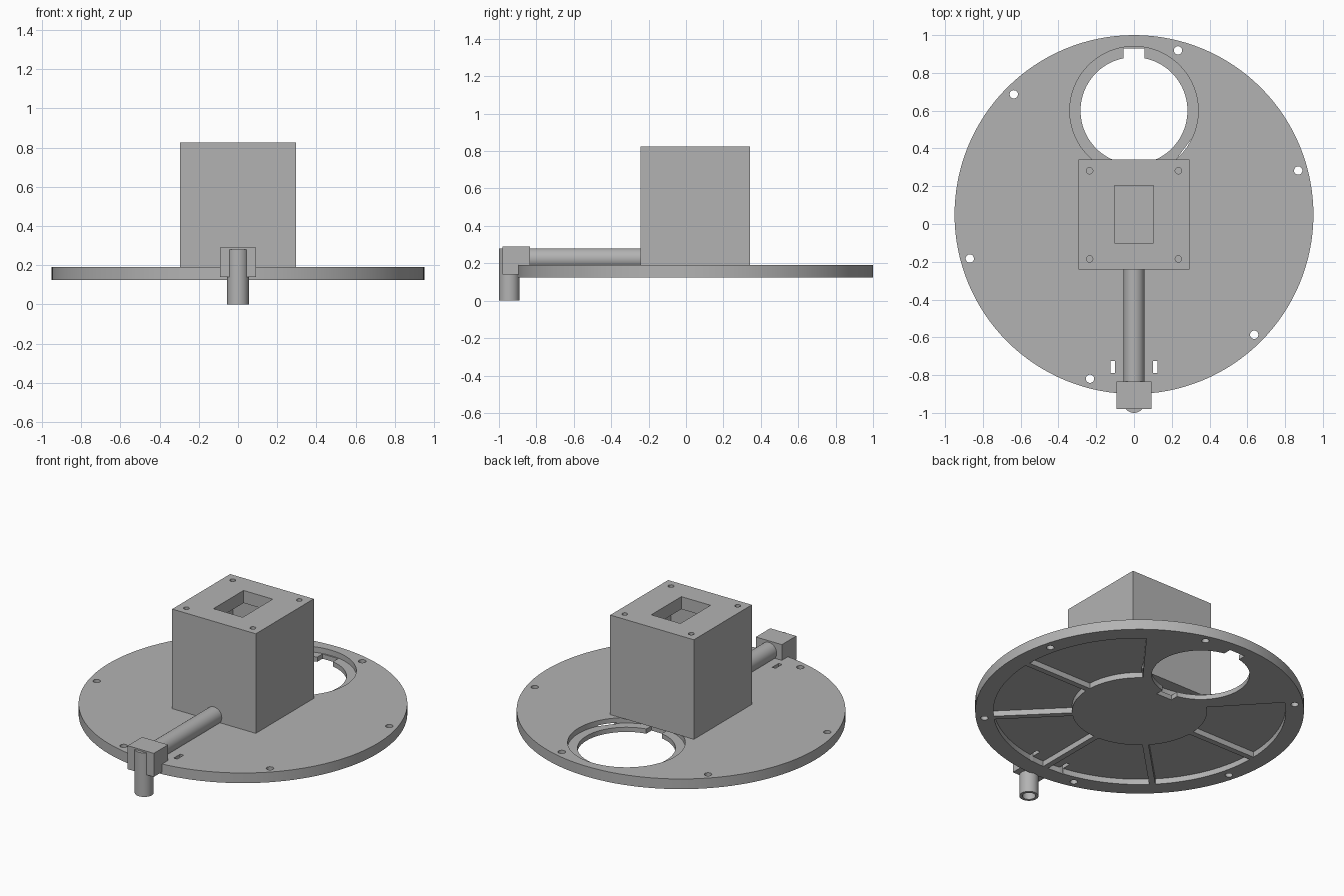
import bpy, bmesh
from math import radians, sin, cos, asin, degrees

cube = bpy.data.objects.get("Cube")
if cube:
    bpy.data.objects.remove(cube, do_unlink=True)

grey = bpy.data.materials.new("plain_grey")
grey.use_nodes = True
COLOR = (0.45, 0.45, 0.45, 1)
grey.diffuse_color = COLOR
grey.node_tree.nodes["Principled BSDF"].inputs["Base Color"].default_value = COLOR


def prism(name, outline, z0, z1):
    """Extrude a flat outline of (x, y) points from z0 to z1."""
    bm = bmesh.new()
    face = bm.faces.new([bm.verts.new((x, y, z0)) for x, y in outline])
    top = bmesh.ops.extrude_face_region(bm, geom=[face])["geom"]
    verts = [v for v in top if isinstance(v, bmesh.types.BMVert)]
    bmesh.ops.translate(bm, verts=verts, vec=(0, 0, z1 - z0))
    bmesh.ops.recalc_face_normals(bm, faces=bm.faces)
    mesh = bpy.data.meshes.new(name)
    bm.to_mesh(mesh)
    bm.free()
    mesh.materials.append(grey)
    obj = bpy.data.objects.new(name, mesh)
    bpy.context.collection.objects.link(obj)
    return obj


def arc(x, y, r, a0, a1, n):
    steps = [radians(a0 + (a1 - a0) * i / n) for i in range(n + 1)]
    return [(x + r * cos(a), y + r * sin(a)) for a in steps]


def cylinder(name, x, y, r, z0, z1, n=48):
    return prism(name, arc(x, y, r, 0, 360, n)[:-1], z0, z1)


def block(name, x0, x1, y0, y1, z0, z1):
    return prism(name, [(x0, y0), (x1, y0), (x1, y1), (x0, y1)], z0, z1)


def select(obj):
    bpy.ops.object.select_all(action="DESELECT")
    obj.select_set(True)
    bpy.context.view_layer.objects.active = obj


def cut(obj, cutter):
    mod = obj.modifiers.new("cut", "BOOLEAN")
    mod.operation, mod.solver, mod.object = "DIFFERENCE", "EXACT", cutter
    cutter.hide_render = True
    select(obj)
    bpy.ops.object.modifier_apply(modifier=mod.name)
    bpy.data.objects.remove(cutter, do_unlink=True)


def smooth(obj):
    select(obj)
    bpy.ops.object.shade_smooth_by_angle(angle=radians(30))


# Round base plate
CY, BOTTOM, TOP = 0.05, 0.125, 0.19
plate = cylinder("base_plate", 0, CY, 0.95, BOTTOM, TOP, 128)

# Large opening with a stepped rim and two key notches
HY = 0.6
cut(plate, cylinder("rim_cut", 0, HY, 0.34, 0.155, 0.3, 96))
cut(plate, cylinder("opening_cut", 0, HY, 0.283, 0, 0.4, 96))
cut(plate, block("notch_cut", -0.055, 0.055, HY - 0.33, HY + 0.33, 0, 0.4))

# Underside pockets separated by radial ribs
RIB, R_IN, R_OUT = 0.018, 0.39, 0.845
bounds = [-227, -180, -135, -90, -45, 0, 52.7]
for i in range(6):
    w0 = RIB if i > 0 else 0
    w1 = RIB if i < 5 else 0

    def edge(r):
        return (bounds[i] + degrees(asin(w0 / r)), bounds[i + 1] - degrees(asin(w1 / r)))

    a, b = edge(R_OUT)
    c, d = edge(R_IN)
    outline = arc(0, CY, R_OUT, a, b, 20) + arc(0, CY, R_IN, d, c, 14)
    cut(plate, prism("pocket_cut", outline, 0, 0.16))

# Rim screw holes and two narrow slots
for i in range(6):
    a = radians(15 + 60 * i)
    cut(plate, cylinder("hole_cut", 0.9 * cos(a), CY + 0.9 * sin(a), 0.022, 0, 0.4, 24))
for x in (-0.112, 0.112):
    cut(plate, block("slot_cut", x - 0.012, x + 0.012, -0.79, -0.725, 0, 0.4))
smooth(plate)

# Hollow square housing with an open window in its lid
HALF, WALL = 0.295, 0.06
housing = block("housing", -HALF, HALF, CY - HALF + 0.003, CY + HALF - 0.003, TOP, 0.825)
inner = HALF - WALL
cut(housing, block("cavity_cut", -inner, inner, CY - inner, CY + inner, 0.22, 0.745))
cut(housing, block("window_cut", -0.103, 0.103, -0.1, 0.203, 0.7, 0.9))
for x in (-0.235, 0.235):
    for y in (-0.185, 0.282):
        cut(housing, cylinder("screw_cut", x, y, 0.017, 0.76, 0.9, 24))
smooth(housing)

# Horizontal pipe from the housing to the elbow
pipe = cylinder("horizontal_pipe", 0, 0, 0.055, 0, 0.65)
pipe.rotation_euler = (radians(90), 0, 0)
pipe.location = (0, -0.22, 0.225)
smooth(pipe)

# Elbow block and hollow downward outlet
elbow = block("elbow_block", -0.092, 0.092, -0.98, -0.835, 0.14, 0.29)
outlet = cylinder("outlet_pipe", 0, -0.945, 0.055, 0, 0.28)
cut(outlet, cylinder("bore_cut", 0, -0.945, 0.038, -0.1, 0.22))
smooth(outlet)
